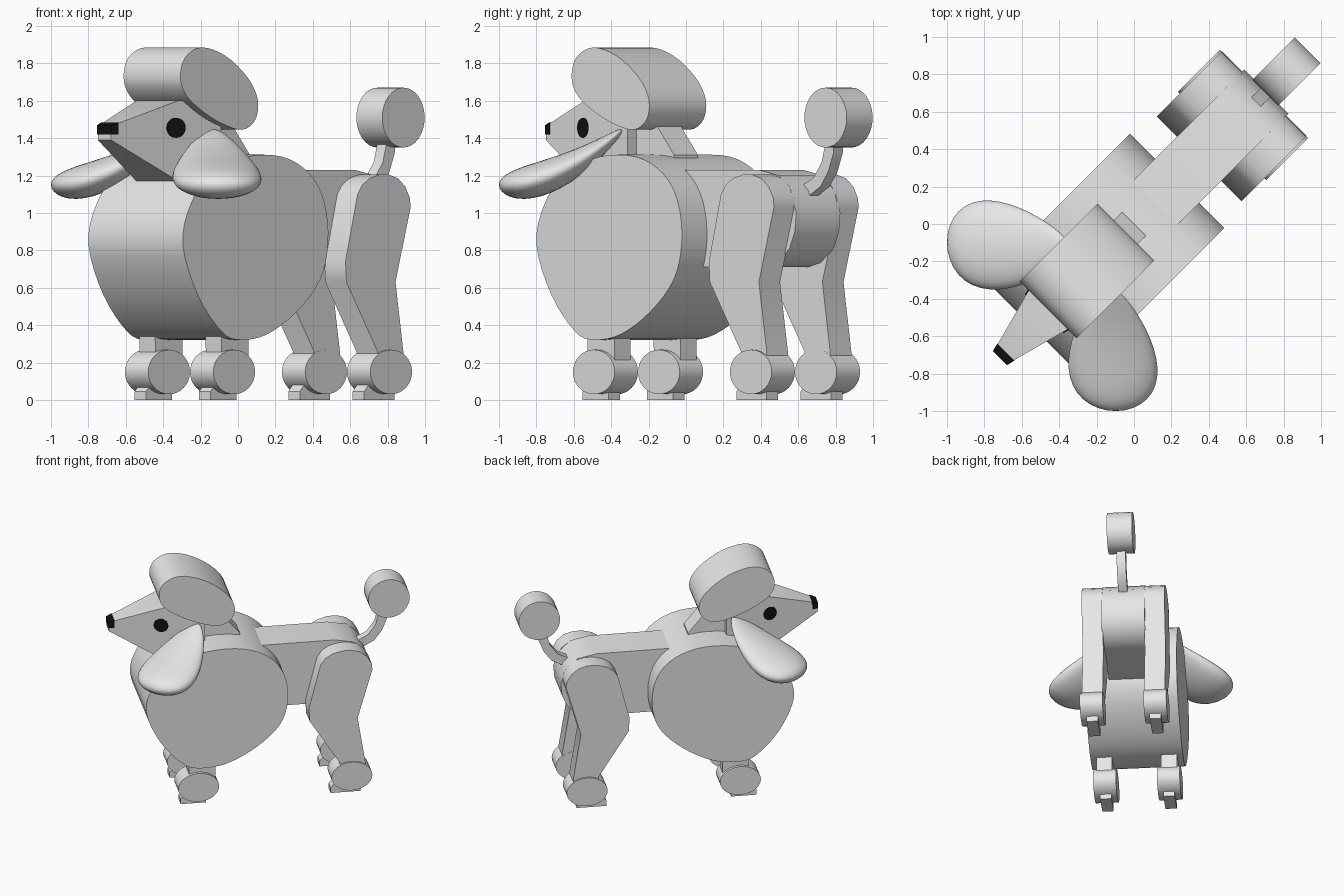
import bpy, bmesh, math
from mathutils import Vector

if "Cube" in bpy.data.objects:
    bpy.data.objects.remove(bpy.data.objects["Cube"])

R2 = math.sqrt(2)


def material(name, rgb):
    m = bpy.data.materials.new(name)
    m.diffuse_color = (*rgb, 1)
    m.use_nodes = True
    m.node_tree.nodes["Principled BSDF"].inputs["Base Color"].default_value = m.diffuse_color
    return m


GREY = material("light grey", (0.8, 0.8, 0.8))
BLACK = material("black", (0.006, 0.006, 0.006))


def world(s, t, z):
    """The dog stands diagonally: s runs nose to tail, t sideways."""
    return Vector(((s + t) / R2, (s - t) / R2, z))


def finish(name, bm, mat, angle=35):
    bmesh.ops.recalc_face_normals(bm, faces=bm.faces[:])
    me = bpy.data.meshes.new(name)
    bm.to_mesh(me)
    bm.free()
    me.materials.append(mat)
    me.shade_smooth()
    me.set_sharp_from_angle(angle=math.radians(angle))
    ob = bpy.data.objects.new(name, me)
    bpy.context.collection.objects.link(ob)
    return ob


def prism(name, profile, t0, t1, mat=GREY):
    """Extrude a side profile of (s, z) sideways; t0/t1 may depend on s."""
    f0 = t0 if callable(t0) else lambda s: t0
    f1 = t1 if callable(t1) else lambda s: t1
    bm = bmesh.new()
    a = [bm.verts.new(world(s, f0(s), z)) for s, z in profile]
    b = [bm.verts.new(world(s, f1(s), z)) for s, z in profile]
    n = len(profile)
    bm.faces.new(a)
    bm.faces.new(b[::-1])
    for i in range(n):
        j = (i + 1) % n
        bm.faces.new((a[i], b[i], b[j], a[j]))
    return finish(name, bm, mat)


def smooth_loop(pts, steps=4):
    """Closed Catmull-Rom curve through the points."""
    out, n = [], len(pts)
    for i in range(n):
        p = [Vector(pts[(i + k) % n]) for k in (-1, 0, 1, 2)]
        for k in range(steps):
            u = k / steps
            v = 0.5 * (2 * p[1] + (p[2] - p[0]) * u
                       + (2 * p[0] - 5 * p[1] + 4 * p[2] - p[3]) * u * u
                       + (3 * p[1] - p[0] - 3 * p[2] + p[3]) * u ** 3)
            out.append((v.x, v.y))
    return out


def oval(s, z, rs, rz, n=32):
    return [(s + rs * math.cos(2 * math.pi * i / n),
             z + rz * math.sin(2 * math.pi * i / n)) for i in range(n)]


# Chest
prism("chest", smooth_loop([
    (-.774, .83), (-.715, 1.045), (-.56, 1.21), (-.30, 1.30), (-.02, 1.30),
    (.185, 1.21), (.295, 1.06), (.325, .85), (.265, .645), (.085, .47),
    (-.14, .35), (-.34, .322), (-.48, .365), (-.66, .56)]), -.357, .357)

# Rear body
prism("rear_body", [
    (0, 1.23), (.72, 1.23), (.87, 1.2), (.96, 1.12), (1.0, 1.0), (.99, .9),
    (.95, .81), (.86, .735), (.76, .71), (0, .71)], -.167, .167)

# Neck
prism("neck", [(-.6, 1.1), (-.6, 1.55), (-.2, 1.55), (0, 1.31), (0, 1.2)],
      -.09, .09)


# Head, tapering to the muzzle
def head_width(s):
    return min(.05 + .27 * (s + 1.01), .158)


prism("head", [
    (-1.01, 1.39), (-1.01, 1.465), (-.61, 1.6), (-.285, 1.6), (-.285, 1.17),
    (-.61, 1.17)], lambda s: -head_width(s), head_width)
prism("nose", [(-1.014, 1.42), (-1.014, 1.468), (-.968, 1.485), (-.968, 1.42)],
      lambda s: -head_width(s) - .004, lambda s: head_width(s) + .004, BLACK)

# Topknot
prism("topknot", smooth_loop([
    (-.65, 1.725), (-.615, 1.83), (-.49, 1.885), (-.31, 1.84), (-.143, 1.725),
    (-.066, 1.607), (-.083, 1.50), (-.181, 1.445), (-.34, 1.479),
    (-.50, 1.553), (-.61, 1.634)]), -.215, .215)


def ear(name, side):
    """Flattened teardrop that hangs along a curve."""
    bm = bmesh.new()
    bmesh.ops.create_uvsphere(bm, u_segments=32, v_segments=20, radius=1)
    for vert in bm.verts:
        w, h, v = vert.co          # v = -1 at the root, +1 at the tip
        y = -.67 - .33 * v
        x = -.118 + .02 * v + w * (.225 + .08 * v)
        z = 1.15 + .67 * (y + 1) ** 2 + h * (.09 + .03 * v)
        vert.co = (x, y, z) if side > 0 else (y, x, z)
    finish(name, bm, GREY, 80)


HIND_LEG = [(.735, .2), (.735, .26), (.50, .63), (.493, .74), (.584, 1.10),
            (.62, 1.15), (.674, 1.185), (.75, 1.205), (.82, 1.205),
            (.89, 1.185), (.945, 1.14), (.98, 1.08), (.985, 1.03),
            (.871, .63), (.93, .26), (.93, .2)]

# Everything that comes in left and right pairs
for side, label in ((1, "left"), (-1, "right")):
    ear(f"ear_{label}", side)
    prism(f"eye_{label}", oval(-.624, 1.455, .054, .053, 20),
          lambda s: side * (.05 + .27 * (s + 1.01) - .002),
          lambda s: side * (.05 + .27 * (s + 1.01) + .006), BLACK)
    prism(f"hind_leg_{label}", HIND_LEG, side * .16, side * .32)
    prism(f"front_leg_{label}",
          [(-.45, .6), (-.43, .2), (-.23, .2), (-.23, .6)],
          side * .19, side * .31)
    for part, s, front, back in (("front", -.363, -.132, .063),
                                 ("hind", .824, -.157, .073)):
        prism(f"{part}_ankle_puff_{label}", oval(s, .15, .158, .119),
              side * .158, side * .334)
        prism(f"{part}_foot_{label}",
              [(s + front, 0), (s + front, .045), (s + front + .04, .09),
               (s + back, .09), (s + back, 0)], side * .2, side * .287)

# Tail and its puff
prism("tail", [
    (.90, 1.14), (1.0, 1.19), (1.06, 1.27), (1.085, 1.36), (1.09, 1.42),
    (1.155, 1.42), (1.15, 1.32), (1.11, 1.22), (1.05, 1.14), (.96, 1.09)],
    -.035, .035)
prism("tail_puff", oval(1.153, 1.51, .16, .16), -.098, .098)
